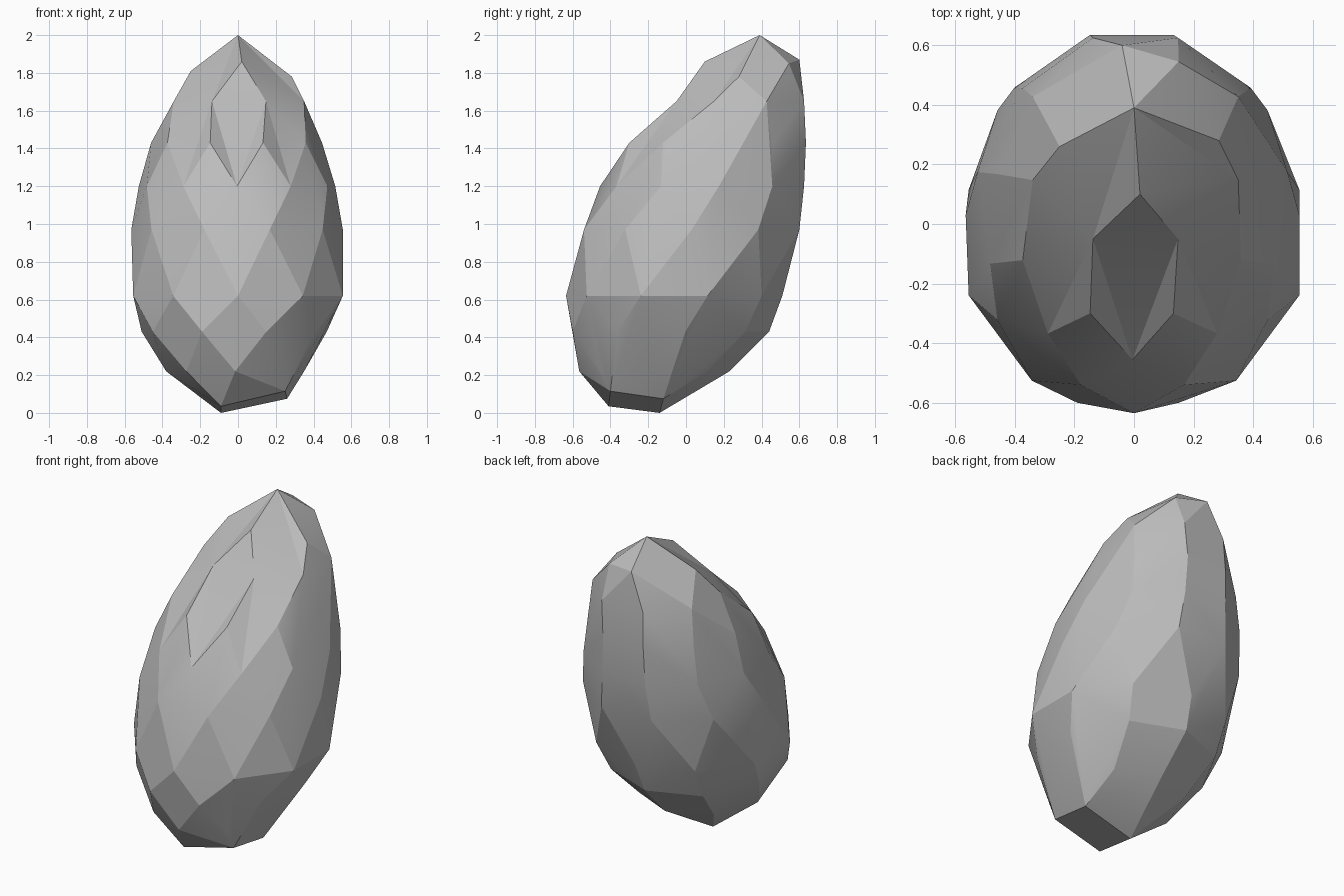
import bpy, bmesh, math
from mathutils import Vector

cube = bpy.data.objects.get("Cube")
if cube:
    bpy.data.objects.remove(cube, do_unlink=True)

# Grey stone
stone = bpy.data.materials.new("grey stone")
stone.use_nodes = True
color = (0.5, 0.5, 0.5, 1)
stone.diffuse_color = color
bsdf = stone.node_tree.nodes["Principled BSDF"]
bsdf.inputs["Base Color"].default_value = color
bsdf.inputs["Roughness"].default_value = 0.9

# Chipped peak and slanted base facet
crown = [(0, .39, 2), (.02, .1, 1.86), (.285, .28, 1.78),
         (.15, .545, 1.85), (-.04, .6, 1.87), (-.25, .26, 1.81)]
base = [(-.09, -.41, .035), (.25, -.4, .115), (.26, -.12, .075), (-.09, -.14, 0)]

# Body cross-sections: height, x range, y range, sides, turn in steps
sections = [
    (.22, -.38, .35, -.565, .23, 8, 0),
    (.43, -.51, .47, -.60, .44, 9, .5),
    (.62, -.555, .555, -.635, .51, 10, 0),
    (.97, -.565, .555, -.54, .60, 10, .5),
    (1.2, -.525, .515, -.455, .625, 11, 0),
    (1.43, -.46, .445, -.30, .635, 10, .5),
    (1.65, -.34, .35, -.05, .625, 8, .5),
]


def ring(z, x0, x1, y0, y1, sides, turn):
    """Points of an oval polygon that touches every side of its box."""
    angles = [math.tau * (i + turn) / sides for i in range(sides)]
    xs = [math.sin(a) for a in angles]
    ys = [-math.cos(a) for a in angles]

    def fit(v, values, lo, hi):
        return lo + (hi - lo) * (v - min(values)) / (max(values) - min(values))

    return [(fit(x, xs, x0, x1), fit(y, ys, y0, y1), z) for x, y in zip(xs, ys)]


def hollow(p):
    """Depth of the dip below the peak on the front."""
    return .11 * max(0, 1 - abs(p.z - 1.65) / .2) if p.y < .2 else 0


points = crown + base
for section in sections:
    points += ring(*section)

# Wrap facets round the points with the dip filled, then press the dip back in
bm = bmesh.new()
place = {}
for p in map(Vector, points):
    v = bm.verts.new((p.x, p.y - hollow(p), p.z))
    place[v] = p
bmesh.ops.convex_hull(bm, input=bm.verts[:])
for v, p in place.items():
    v.co = p
loose = [v for v in bm.verts if not v.link_faces]
bmesh.ops.delete(bm, geom=loose, context='VERTS')
bmesh.ops.recalc_face_normals(bm, faces=bm.faces[:])
mesh = bpy.data.meshes.new("rock")
bm.to_mesh(mesh)
bm.free()

rock = bpy.data.objects.new("rock", mesh)
bpy.context.collection.objects.link(rock)
mesh.materials.append(stone)
bpy.ops.object.select_all(action='DESELECT')
rock.select_set(True)
bpy.context.view_layer.objects.active = rock
bpy.ops.object.shade_smooth_by_angle(angle=math.radians(15))
